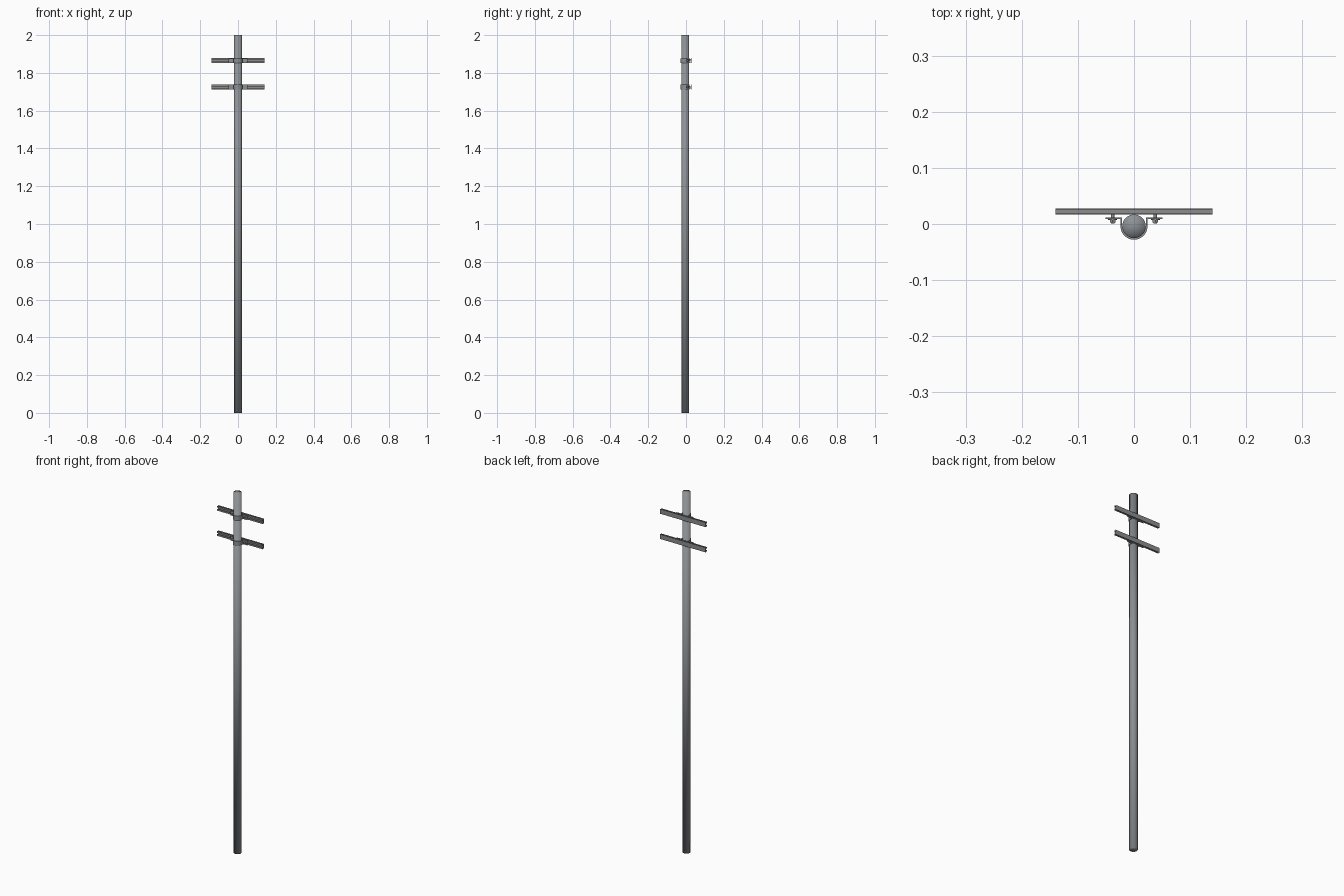
import bpy, bmesh, math
from mathutils import Matrix, Vector

if "Cube" in bpy.data.objects:
    bpy.data.objects.remove(bpy.data.objects["Cube"])

def material(name, col):
    m = bpy.data.materials.new(name)
    m.diffuse_color = (*col, 1)
    m.use_nodes = True
    m.node_tree.nodes["Principled BSDF"].inputs["Base Color"].default_value = m.diffuse_color
    return m

STEEL = material("galvanised grey", (0.27, 0.285, 0.30))
RAIL = material("rail grey", (0.27, 0.27, 0.27))

POLE_Y = -0.004
POLE_R = 0.021

def finish(bm, name, mat, angle=None):
    bmesh.ops.recalc_face_normals(bm, faces=bm.faces)
    me = bpy.data.meshes.new(name)
    bm.to_mesh(me)
    bm.free()
    ob = bpy.data.objects.new(name, me)
    bpy.context.collection.objects.link(ob)
    me.materials.append(mat)
    if angle is not None:
        bpy.ops.object.select_all(action='DESELECT')
        ob.select_set(True)
        bpy.context.view_layer.objects.active = ob
        bpy.ops.object.shade_smooth_by_angle(angle=math.radians(angle))
    return ob

def extrude_outline(name, pts, vec, mat, angle=None):
    """Closed outline of 3D points swept along vec."""
    bm = bmesh.new()
    face = bm.faces.new([bm.verts.new(p) for p in pts])
    new = bmesh.ops.extrude_face_region(bm, geom=[face], use_keep_orig=True)
    moved = [v for v in new["geom"] if isinstance(v, bmesh.types.BMVert)]
    bmesh.ops.translate(bm, verts=moved, vec=Vector(vec))
    return finish(bm, name, mat, angle)

def cyl_y(bm, x, z, y0, y1, r, sides):
    mat = Matrix.Translation((x, (y0 + y1) / 2, z)) @ Matrix.Rotation(math.pi / 2, 4, 'X')
    bmesh.ops.create_cone(bm, cap_ends=True, segments=sides, radius1=r, radius2=r,
                          depth=abs(y1 - y0), matrix=mat)

# pole, shaded smooth right over its end caps
bm = bmesh.new()
bmesh.ops.create_cone(bm, cap_ends=True, cap_tris=True, segments=32, radius1=POLE_R,
                      radius2=POLE_R, depth=2, matrix=Matrix.Translation((0, POLE_Y, 1)))
for f in bm.faces:
    f.smooth = True
finish(bm, "pole", STEEL)

# rail section: wide back plate with a slotted channel facing the pole (y, z), upper half
half = [(0.028, 0.013), (0.0258, 0.013), (0.0258, 0.009), (0.0192, 0.009), (0.0192, 0.013),
        (0.017, 0.013), (0.017, 0.004), (0.0192, 0.004), (0.0192, 0.007), (0.0258, 0.007)]
section = half + [(y, -z) for y, z in reversed(half)]

def arc(r, steps=20):
    return [(r * math.cos(-math.pi * i / steps), POLE_Y + r * math.sin(-math.pi * i / steps))
            for i in range(steps + 1)]

# clamp outline seen from above: two ears and a half-round strap
outer = [(0.051, 0.009), (0.024, 0.009)] + arc(0.024) + [(-0.024, 0.009), (-0.051, 0.009)]
inner = [(0.051, 0.012), (0.021, 0.012)] + arc(POLE_R) + [(-0.021, 0.012), (-0.051, 0.012)]
clamp = outer + inner[::-1]

for tag, z in (("upper", 1.865), ("lower", 1.725)):
    extrude_outline(tag + "_rail", [(-0.14, y, z + dz) for y, dz in section], (0.28, 0, 0), RAIL)
    extrude_outline(tag + "_clamp", [(x, y, z - 0.0125) for x, y in clamp], (0, 0, 0.025), STEEL, 30)
    # bolts with washer and hexagonal nut, held in the rail slot
    for side, x in (("left", -0.038), ("right", 0.038)):
        bm = bmesh.new()
        cyl_y(bm, x, z, 0.001, 0.022, 0.003, 16)
        cyl_y(bm, x, z, 0.0075, 0.009, 0.008, 20)
        cyl_y(bm, x, z, 0.003, 0.0075, 0.006, 6)
        cyl_y(bm, x, z, 0.0195, 0.023, 0.006, 6)
        finish(bm, f"{tag}_{side}_bolt", STEEL, 30)
